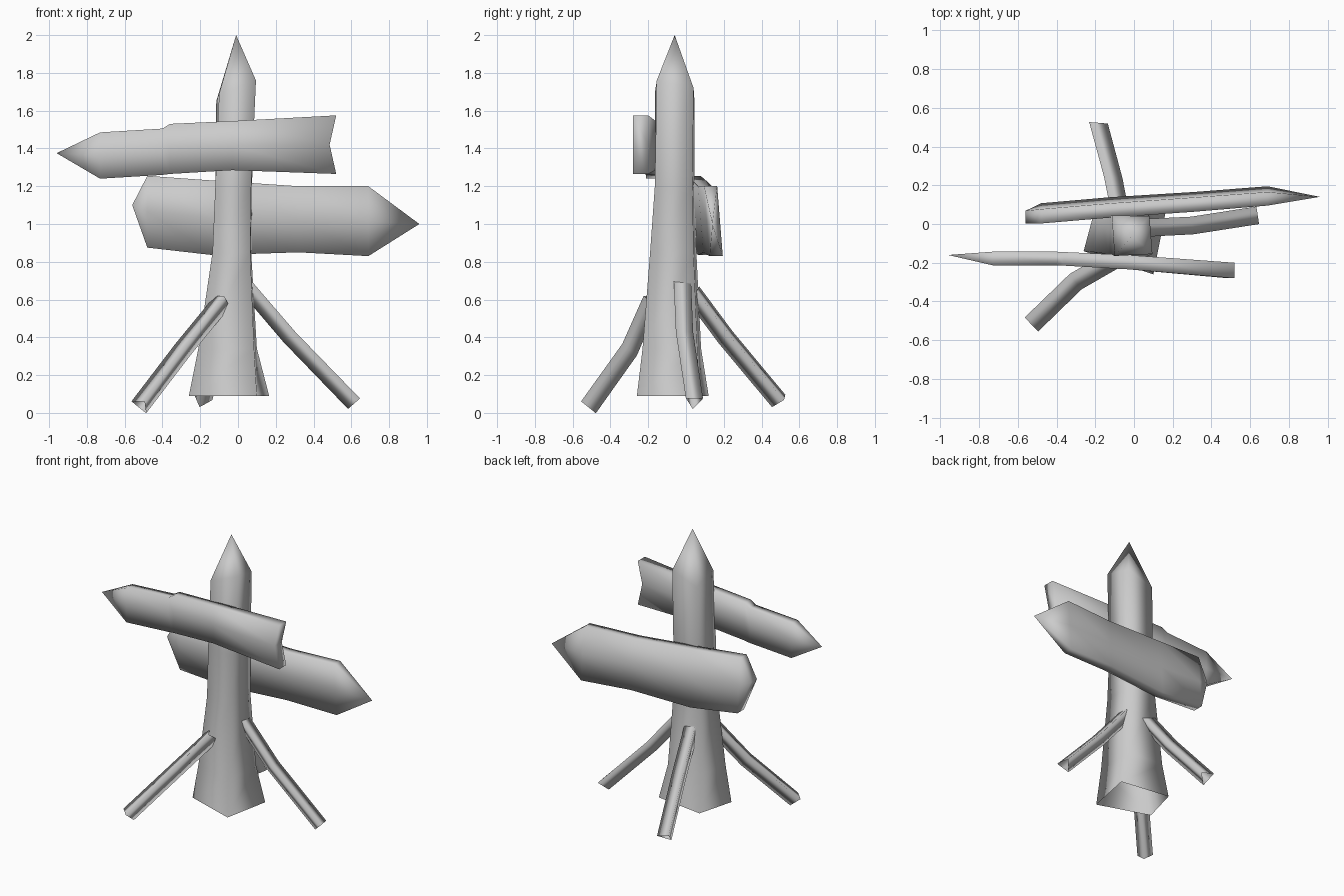
import bpy
import bmesh
import math
from mathutils import Vector

cube = bpy.data.objects.get("Cube")
if cube:
    bpy.data.objects.remove(cube, do_unlink=True)

# One weathered grey for the whole signpost
grey = bpy.data.materials.new("weathered_grey")
grey.use_nodes = True
colour = (0.6, 0.6, 0.6, 1.0)
grey.diffuse_color = colour
shader = next(n for n in grey.node_tree.nodes if n.type == 'BSDF_PRINCIPLED')
shader.inputs["Base Color"].default_value = colour


def loft(name, rings, caps=False):
    """Skin a list of equal-sized point rings into one smooth object."""
    bm = bmesh.new()
    loops = [[bm.verts.new(p) for p in ring] for ring in rings]
    count = len(rings[0])
    for low, high in zip(loops, loops[1:]):
        for i in range(count):
            j = (i + 1) % count
            bm.faces.new((low[i], low[j], high[j], high[i]))
    if caps:
        # Six-point rings close with an upper and a lower quad
        for ring in (loops[0], loops[-1]):
            bm.faces.new((ring[0], ring[1], ring[4], ring[5]))
            bm.faces.new((ring[1], ring[2], ring[3], ring[4]))
    bmesh.ops.remove_doubles(bm, verts=bm.verts[:], dist=0.0005)
    bmesh.ops.recalc_face_normals(bm, faces=bm.faces[:])
    for face in bm.faces:
        face.smooth = True
    mesh = bpy.data.meshes.new(name)
    bm.to_mesh(mesh)
    bm.free()
    mesh.materials.append(grey)
    obj = bpy.data.objects.new(name, mesh)
    bpy.context.collection.objects.link(obj)
    return obj


# Four-sided post: flared, slightly twisted foot and a sharpened tip
def level(z, *corners):
    return [(x, y, z) for x, y in corners]


post_rings = [
    level(0.09, (-0.26, -0.14), (0.1, -0.26), (0.165, 0.07), (-0.19, 0.12)),
    level(0.34, (-0.21, -0.145), (0.085, -0.23), (0.1, 0.06), (-0.17, 0.08)),
    level(0.85, (-0.135, -0.155), (0.065, -0.19), (0.07, 0.04), (-0.13, 0.055)),
    level(1.2, (-0.12, -0.165), (0.07, -0.165), (0.075, 0.035), (-0.12, 0.045)),
    [(-0.1, -0.165, 1.69), (0.095, -0.155, 1.76),
     (0.08, 0.04, 1.72), (-0.115, 0.045, 1.65)],
    level(2.0, *[(-0.01, -0.06)] * 4),
]
loft("post", post_rings)


# Boards: columns of (x, top, bottom, y, half thickness)
def board(name, columns, notch=0.0, lean=0.0):
    rings = []
    for x, top, bottom, y, half in columns:
        middle = (top + bottom) / 2
        mid_x = x - notch if x == columns[-1][0] else x
        front = [(x, top), (mid_x, middle), (x, bottom)]
        tilt = [(px, y - lean * (pz - middle), pz) for px, pz in front]
        ring = [(px, py - half, pz) for px, py, pz in tilt]
        ring += [(px, py + half, pz) for px, py, pz in reversed(tilt)]
        rings.append(ring)
    return loft(name, rings, caps=True)


board("upper_sign", [
    (-0.96, 1.375, 1.375, -0.16, 0.0),
    (-0.73, 1.485, 1.24, -0.178, 0.035),
    (-0.4, 1.505, 1.26, -0.178, 0.035),
    (-0.36, 1.53, 1.265, -0.18, 0.035),
    (-0.03, 1.545, 1.285, -0.197, 0.037),
    (0.52, 1.575, 1.265, -0.24, 0.04),
], notch=0.035)

board("lower_sign", [
    (-0.56, 1.1, 1.1, 0.035, 0.033),
    (-0.48, 1.255, 0.875, 0.055, 0.037),
    (-0.13, 1.23, 0.835, 0.085, 0.037),
    (0.32, 1.2, 0.85, 0.115, 0.037),
    (0.69, 1.2, 0.83, 0.145, 0.035),
    (0.96, 1.0, 1.0, 0.14, 0.0),
], lean=0.08)


# Braces: bent three-sided tubes, flat on top with the ridge below
def brace(name, points, radius=0.058, roll=0.0):
    path = [Vector(p) for p in points]
    rings = []
    for i, p in enumerate(path):
        along = (path[min(i + 1, len(path) - 1)] - path[max(i - 1, 0)]).normalized()
        side = along.cross(Vector((0, 0, 1))).normalized()
        up = side.cross(along)
        angles = [math.radians(a + roll) for a in (30, 150, 270)]
        rings.append([p + radius * (math.cos(a) * side + math.sin(a) * up)
                      for a in angles])
    return loft(name, rings)


brace("front_right_brace",
      [(-0.08, -0.17, 0.6), (-0.285, -0.285, 0.345), (-0.515, -0.505, 0.04)])
brace("left_brace",
      [(0.05, -0.02, 0.68), (0.28, -0.01, 0.41), (0.62, 0.042, 0.058)], radius=0.053)
brace("back_brace",
      [(-0.08, 0.04, 0.64), (-0.115, 0.22, 0.4), (-0.19, 0.5, 0.065)], roll=-25)
